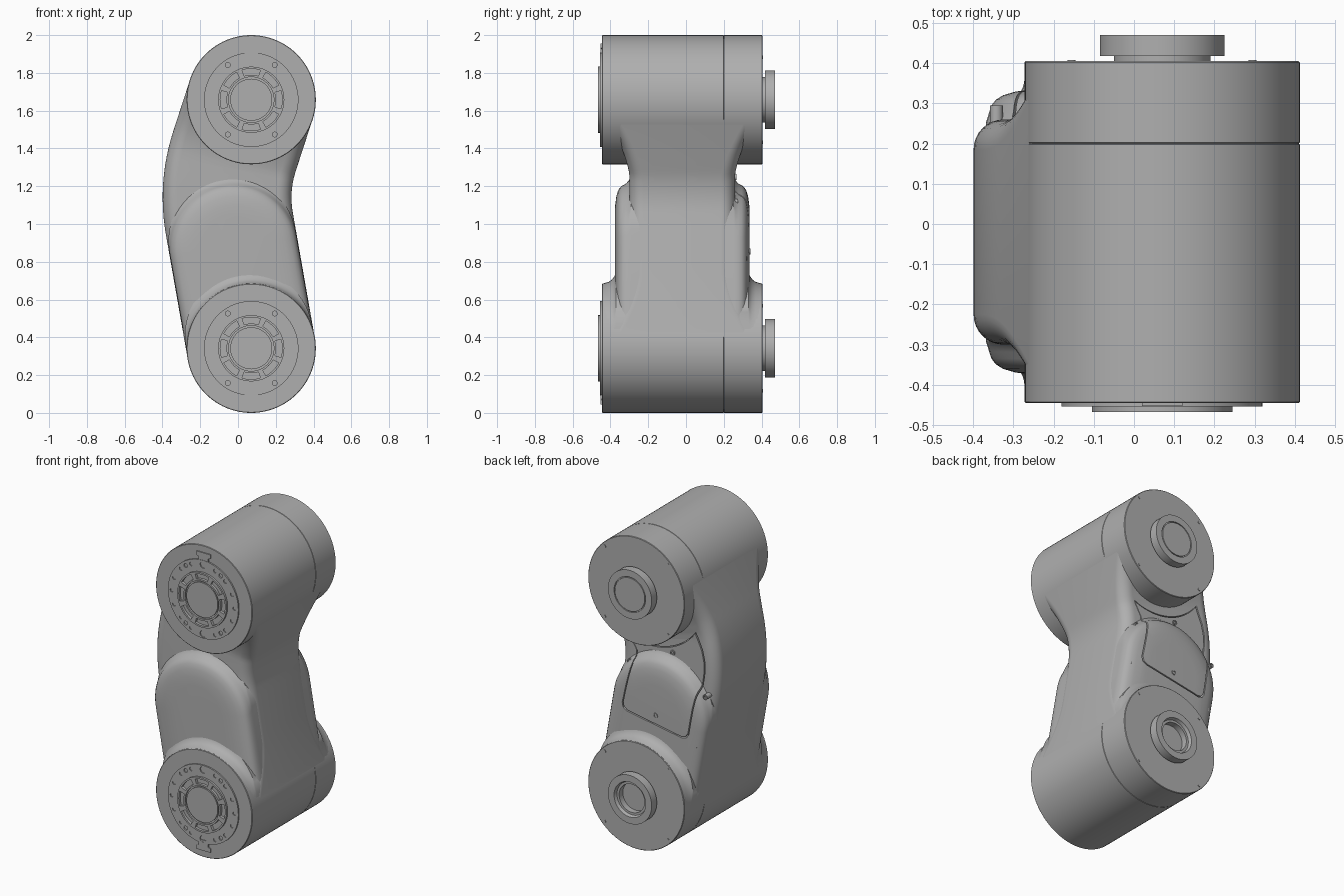
import bpy, bmesh
from math import sin, cos, pi, radians
from mathutils import Vector

if "Cube" in bpy.data.objects:
    bpy.data.objects.remove(bpy.data.objects["Cube"], do_unlink=True)

metal = bpy.data.materials.new("grey_metal")
metal.use_nodes = True
GREY = (0.43, 0.43, 0.43, 1)
metal.diffuse_color = GREY
metal.node_tree.nodes["Principled BSDF"].inputs["Base Color"].default_value = GREY

# Shared layout: two joint axes along y, joined by a bent link
R, MID, HALF = 0.342, -0.02, 0.425
UPPER, LOWER, BEND = Vector((0.07, 1.658)), Vector((0.07, 0.342)), Vector((-0.08, 1.197))
UP_LOW = (BEND - LOWER).normalized()


def add_loft(bm, rings, wrap=False):
    """Skin equal-length rings; cap the ends unless the rings wrap round."""
    vs = [[bm.verts.new(p) for p in ring] for ring in rings]
    n = len(vs[0])
    for a, b in zip(vs, vs[1:] + ([vs[0]] if wrap else [])):
        for i in range(n):
            j = (i + 1) % n
            bm.faces.new((a[i], a[j], b[j], b[i]))
    if not wrap:
        bm.faces.new(vs[0])
        bm.faces.new(vs[-1])


def make(name, *lofts, wrap=False):
    bm = bmesh.new()
    for rings in lofts:
        add_loft(bm, rings, wrap)
    bmesh.ops.recalc_face_normals(bm, faces=bm.faces)
    mesh = bpy.data.meshes.new(name)
    bm.to_mesh(mesh)
    bm.free()
    mesh.materials.append(metal)
    obj = bpy.data.objects.new(name, mesh)
    bpy.context.collection.objects.link(obj)
    return obj


def activate(obj):
    bpy.ops.object.select_all(action="DESELECT")
    obj.select_set(True)
    bpy.context.view_layer.objects.active = obj


def smooth(obj):
    activate(obj)
    bpy.ops.object.shade_smooth_by_angle(angle=radians(32))


def cut(obj, cutter):
    mod = obj.modifiers.new("cut", "BOOLEAN")
    mod.operation, mod.solver, mod.object = "DIFFERENCE", "EXACT", cutter
    activate(obj)
    bpy.ops.object.modifier_apply(modifier="cut")


def turned(c, profile, n=96):
    """Rings of a turned shape about a y axis through c; profile is (radius, y)."""
    return [[(c.x + r * cos(2 * pi * i / n), y, c.y + r * sin(2 * pi * i / n))
             for i in range(n)] for r, y in profile]


def prism(points, y0, y1):
    return [[(p[0], y, p[1]) for p in points] for y in (y0, y1)]


def polar(c, r, deg):
    return Vector((c.x + r * cos(radians(deg)), c.y + r * sin(radians(deg))))


def stadium(start, end, r, n=32):
    """Outline of a round-ended bar in the xz plane."""
    d = (end - start).normalized()
    side = Vector((d.y, -d.x))
    arc = [(cos(pi * i / n), sin(pi * i / n)) for i in range(n + 1)]
    return ([end + r * (side * a + d * b) for a, b in arc]
            + [start - r * (side * a + d * b) for a, b in arc])


def layered_bar(name, length, layers):
    """Round-topped bar on the lower arm; layers are (half thickness, radius, shift)."""
    rings = []
    for s, seq in ((-1, layers[::-1]), (1, layers)):
        for h, r, shift in seq:
            outline = stadium(LOWER, LOWER + UP_LOW * (length + shift), r)
            rings.append([(p.x, MID + s * h, p.y) for p in outline])
    return make(name, rings)


# Link body: rounded rectangle swept along the bent centre line
def centre_line():
    a = BEND + (UPPER - BEND).normalized() * 0.2
    b = BEND + (LOWER - BEND).normalized() * 0.2
    pts = [UPPER.lerp(a, i / 10) for i in range(10)]
    pts += [a.lerp(BEND, t).lerp(BEND.lerp(b, t), t) for t in (i / 12 for i in range(12))]
    return pts + [b.lerp(LOWER, i / 14) for i in range(15)]


def body_section(p, d):
    side = Vector((d.y, -d.x))
    near = min((p - UPPER).length, (p - LOWER).length)
    h = 0.28 + 0.135 * max(0, 1 - near / 0.36) ** 1.7
    rad, ring = 0.075, []
    for k, (su, sv) in enumerate(((1, 1), (-1, 1), (-1, -1), (1, -1))):
        for i in range(9):
            a = pi / 2 * (k + i / 8)
            u = su * (R - 0.001 - rad) + rad * cos(a)
            v = sv * (h - rad) + rad * sin(a)
            q = p + side * u
            ring.append((q.x, MID + v, q.y))
    return ring


path = centre_line()
rings = []
for i, p in enumerate(path):
    d = path[min(i + 1, len(path) - 1)] - path[max(i - 1, 0)]
    rings.append(body_section(p, d.normalized()))
body = make("link_body", rings)

# Raised lower arm with a softly domed top, and the fillet round the lower joint
arm = layered_bar("lower_arm", 0.54, [
    (0.272, 0.338, 0.04), (0.283, 0.338, 0.018), (0.298, 0.336, 0.004), (0.315, 0.331, 0),
    (0.329, 0.32, 0), (0.34, 0.302, 0), (0.349, 0.272, 0), (0.355, 0.225, 0), (0.357, 0.17, 0)])
foot = layered_bar("lower_joint_fillet", 0.001, [
    (0.35, 0.339, 0.07), (0.358, 0.339, 0.045), (0.37, 0.339, 0.026),
    (0.388, 0.339, 0.012), (0.42, 0.339, 0.003)])
smooth(foot)

# Cover seam on the back: a thin closed groove
outline = [polar(UPPER, 0.40, a) for a in range(216, 293, 4)]
outline += [Vector(p) for p in ((0.205, 1.26), (0.17, 1.2), (0.165, 1.13))]
bottom = LOWER + UP_LOW * 0.46
across = Vector((UP_LOW.y, -UP_LOW.x))
outline += [bottom + across * u + UP_LOW * v for u, v in
            ((0.24, 0.04), (0.228, 0.012), (0.2, 0), (-0.2, 0), (-0.228, 0.012), (-0.24, 0.04))]
outline += [Vector(p) for p in ((-0.315, 1.16), (-0.318, 1.24), (-0.3, 1.32))]
hub = Vector((-0.06, 1.06))
inner = [hub + (p - hub) * 0.972 for p in outline]
low, high = prism(outline, 0.238, 0.6)
in_low, in_high = prism(inner, 0.238, 0.6)
groove = make("seam_cutter", [low, high, in_high, in_low], wrap=True)
for part in (body, arm):
    cut(part, groove)
    smooth(part)
bpy.data.objects.remove(groove, do_unlink=True)

# Screws round the cover
for name, s, u, y in (("left_low", 0.43, 0.285, 0.322), ("right_low", 0.43, -0.285, 0.322),
                      ("right_high", 0.76, -0.285, 0.295), ("left_high", 0.74, 0.27, 0.275),
                      ("cover_low", 0.52, 0, 0.342), ("cover_high", 0.92, 0, 0.267)):
    c = LOWER + UP_LOW * s + across * u
    smooth(make("screw_" + name, turned(c, [(0.016, y - 0.06), (0.016, y), (0.009, y), (0.009, y - 0.01)], 16)))

FRONT, BACK = MID - HALF, MID + HALF
for name, c, tab_dir in (("upper", UPPER, 1), ("lower", LOWER, -1)):
    # Joint housing with a fine seam near the back
    smooth(make(name + "_housing", turned(c, [
        (R - 0.003, FRONT), (R, FRONT + 0.003), (R, 0.198), (R - 0.003, 0.2), (R, 0.202),
        (R, BACK - 0.003), (R - 0.003, BACK)])))

    # Front cap: disc, slotted hub ring and centre
    cap = make(name + "_front_cap", turned(c, [
        (0.25, FRONT + 0.02), (0.25, -0.454), (0.175, -0.454), (0.175, -0.467),
        (0.12, -0.467), (0.12, -0.455), (0.111, -0.455), (0.111, -0.464)]))
    cutters = []
    for k in range(8):
        mid = 45 * k
        arc = [mid - 17 + 34 * i / 8 for i in range(9)]
        slot = [polar(c, 0.164, a) for a in arc] + [polar(c, 0.131, a) for a in arc[::-1]]
        cutters.append(prism(slot, -0.5, -0.45))
    for k in range(16):
        size = 0.022 if k in (4, 12) else 0.012
        cutters.append(turned(polar(c, 0.222, 22.5 * k), [(size, -0.5), (size, -0.448)], 14))
    for a in (56, 124, 236, 304):
        cutters.append(turned(polar(c, 0.222, a), [(0.013, -0.5), (0.013, -0.446)], 14))
    cutter = make("cap_cutter", *cutters)
    cut(cap, cutter)
    bpy.data.objects.remove(cutter, do_unlink=True)
    smooth(cap)

    # Locating tab on the cap rim
    tab = [(c.x + x, c.y + tab_dir * z) for x, z in
           ((-0.035, 0.23), (-0.035, 0.268), (-0.05, 0.273), (-0.05, 0.298),
            (0.05, 0.298), (0.05, 0.273), (0.035, 0.268), (0.035, 0.23))]
    make(name + "_tab", prism(tab, FRONT + 0.02, -0.452))

    # Rear flange on a narrow neck; the lower one is bored out
    flange = [(0.12, BACK - 0.02), (0.12, 0.417), (0.155, 0.417), (0.155, 0.47)]
    if name == "lower":
        flange += [(0.112, 0.47), (0.105, 0.45), (0.09, 0.45), (0.09, 0.412)]
    else:
        flange += [(0.112, 0.47), (0.112, 0.463), (0.106, 0.463), (0.106, 0.47)]
    smooth(make(name + "_rear_flange", turned(c, flange)))

    # Small pins on the rear rim
    for a in (45, 135, 225, 315):
        smooth(make(name + "_rear_pin", turned(polar(c, 0.318, a), [(0.01, BACK - 0.02), (0.01, BACK + 0.003)], 12)))
